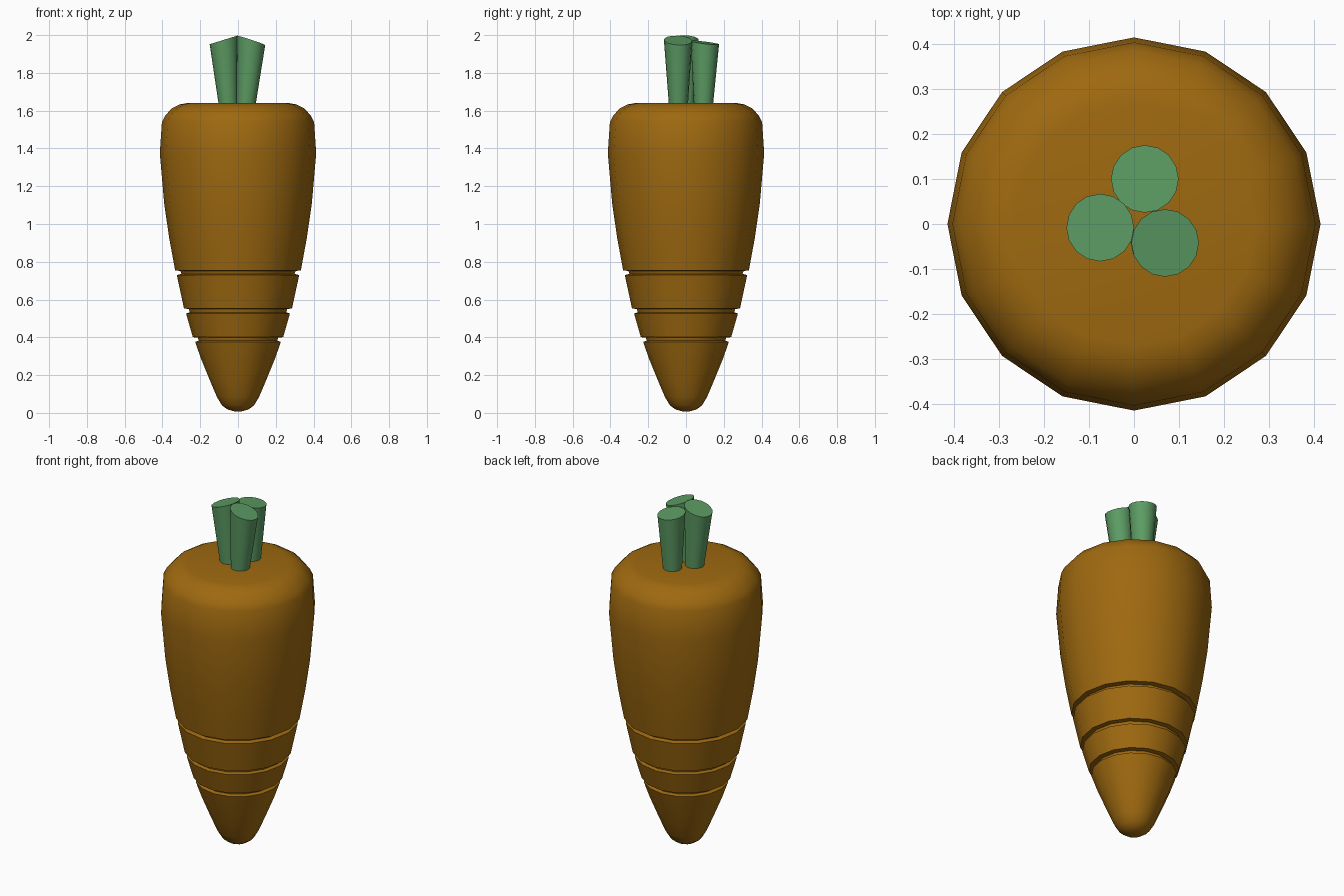
import bpy, bmesh, math

if "Cube" in bpy.data.objects:
    bpy.data.objects.remove(bpy.data.objects["Cube"])


def material(name, rgb):
    m = bpy.data.materials.new(name)
    m.diffuse_color = (*rgb, 1)
    m.use_nodes = True
    m.node_tree.nodes["Principled BSDF"].inputs["Base Color"].default_value = m.diffuse_color
    return m


def skin_rings(name, rings, mat, angle):
    """Join equal-sized rings of points into a closed, capped tube."""
    bm = bmesh.new()
    loops = [[bm.verts.new(p) for p in ring] for ring in rings]
    n = len(loops[0])
    for a, b in zip(loops, loops[1:]):
        for i in range(n):
            j = (i + 1) % n
            bm.faces.new((a[i], a[j], b[j], b[i]))
    bm.faces.new(loops[0][::-1])
    bm.faces.new(loops[-1])
    bmesh.ops.recalc_face_normals(bm, faces=bm.faces)
    mesh = bpy.data.meshes.new(name)
    bm.to_mesh(mesh)
    bm.free()
    obj = bpy.data.objects.new(name, mesh)
    bpy.context.collection.objects.link(obj)
    mesh.materials.append(mat)
    bpy.ops.object.select_all(action='DESELECT')
    obj.select_set(True)
    bpy.context.view_layer.objects.active = obj
    bpy.ops.object.shade_smooth_by_angle(angle=math.radians(angle))
    return obj


def circle(cx, cy, r, z, n=16, sx=0, sy=0):
    """Ring of points; sx and sy slope its height."""
    pts = []
    for i in range(n):
        t = 2 * math.pi * i / n
        dx, dy = r * math.cos(t), r * math.sin(t)
        pts.append((cx + dx, cy + dy, z + sx * dx + sy * dy))
    return pts


orange = material("orange_skin", (0.343, 0.141, 0.005))
green = material("green_stem", (0.107, 0.328, 0.125))

# Root: turned profile (radius, height) with three cut grooves
profile = [
    (0.02, 0.008), (0.055, 0.018), (0.085, 0.04), (0.112, 0.085), (0.15, 0.175),
    (0.195, 0.285), (0.227, 0.376), (0.208, 0.382), (0.212, 0.398), (0.239, 0.401),
    (0.275, 0.526), (0.256, 0.532), (0.26, 0.55), (0.286, 0.553),
    (0.324, 0.73), (0.30, 0.736), (0.305, 0.751), (0.333, 0.755),
    (0.365, 0.93), (0.391, 1.11), (0.414, 1.375), (0.403, 1.54),
    (0.385, 1.575), (0.35, 1.612), (0.31, 1.633), (0.27, 1.64),
]
skin_rings("root", [circle(0, 0, r, z) for r, z in profile], orange, 40)

# Stems: base x, y, then top x, y, z and the slope of the cut end
stems = [
    (-0.050, -0.005, -0.075, -0.008, 1.975, 0.31, 0.0),
    (0.041, -0.040, 0.069, -0.042, 1.972, -0.33, -0.05),
    (0.022, 0.092, 0.024, 0.100, 1.960, -0.08, -0.12),
]
for i, (bx, by, tx, ty, tz, sx, sy) in enumerate(stems):
    skin_rings(f"stem_{i + 1}",
               [circle(bx, by, 0.049, 1.61), circle(tx, ty, 0.075, tz, sx=sx, sy=sy)],
               green, 40)
